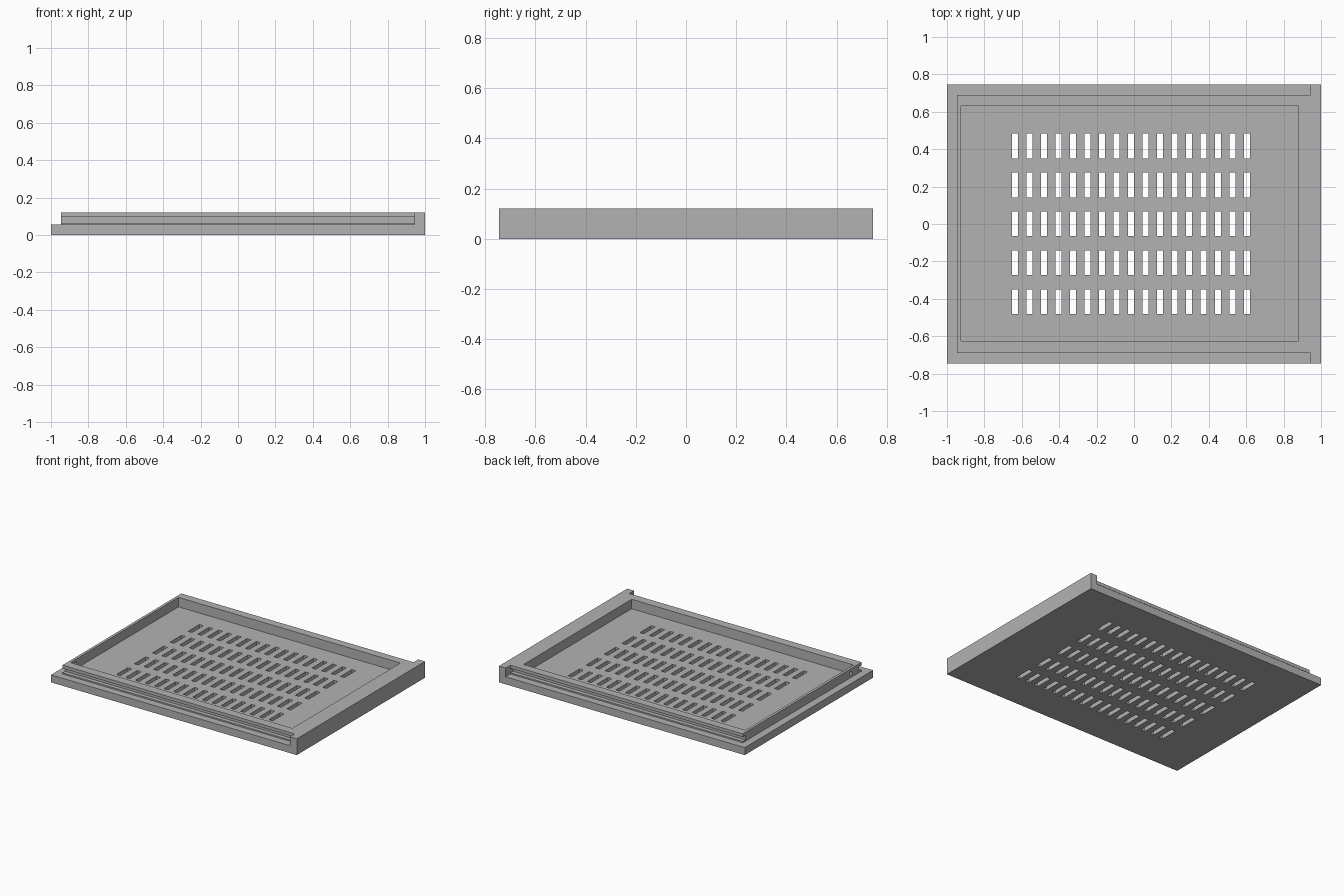
import bpy, bmesh
from mathutils import Matrix, Vector

cube = bpy.data.objects.get("Cube")
if cube:
    bpy.data.objects.remove(cube, do_unlink=True)

# One plain grey material
grey = bpy.data.materials.new("grey_plastic")
grey.use_nodes = True
colour = (0.45, 0.45, 0.45, 1)
grey.diffuse_color = colour
grey.node_tree.nodes["Principled BSDF"].inputs["Base Color"].default_value = colour


def add_box(bm, low, high):
    low, high = Vector(low), Vector(high)
    mat = Matrix.Translation((low + high) / 2) @ Matrix.Diagonal((*(high - low), 1))
    bmesh.ops.create_cube(bm, size=1, matrix=mat)


def finish(bm, name):
    mesh = bpy.data.meshes.new(name)
    bm.to_mesh(mesh)
    bm.free()
    mesh.materials.append(grey)
    obj = bpy.data.objects.new(name, mesh)
    bpy.context.collection.objects.link(obj)
    return obj


def boxes(name, *spans):
    bm = bmesh.new()
    for low, high in spans:
        add_box(bm, low, high)
    return finish(bm, name)


def carve(target, cutter):
    cutter.hide_render = True
    mod = target.modifiers.new(cutter.name, "BOOLEAN")
    mod.operation = "DIFFERENCE"
    mod.solver = "EXACT"
    mod.object = cutter
    bpy.context.view_layer.objects.active = target
    bpy.ops.object.modifier_apply(modifier=mod.name)
    bpy.data.objects.remove(cutter, do_unlink=True)


DEPTH, TOP, LEDGE = 0.745, 0.12, 0.055
FRAME_X, FRAME_Y = 0.945, 0.69

# Solid tray, with its full-height end strip at +x
tray = boxes("vented_tray", ((-1, -DEPTH, 0), (1, DEPTH, TOP)))

# Ledge outside the raised frame, and the grooves along its long walls
carve(tray, boxes("end_ledge", ((-1.1, -1, LEDGE), (-FRAME_X, 1, 0.2))))
for side in (-1, 1):
    for name, inner, z0, z1 in (("side_ledge", FRAME_Y, LEDGE, 0.2),
                                ("side_groove", 0.66, 0.065, 0.097)):
        y0, y1 = sorted((side * inner, side))
        carve(tray, boxes(name, ((-1.2, y0, z0), (FRAME_X, y1, z1))))

# Recessed floor
carve(tray, boxes("recess", ((-0.925, -0.625, 0.05), (0.88, 0.63, 0.2))))

# Vent slots
slots = [((x - 0.016, y - 0.066, -0.1), (x + 0.016, y + 0.066, 0.2))
         for x in (-0.636 + 0.0775 * i for i in range(17))
         for y in (0.001 + 0.208 * j for j in range(-2, 3))]
carve(tray, boxes("vent_slots", *slots))

# Small hole through the thin end wall
bm = bmesh.new()
bmesh.ops.create_cone(bm, cap_ends=True, segments=16, radius1=0.013, radius2=0.013, depth=0.1,
                      matrix=Matrix.Translation((-0.935, -0.565, 0.087)) @ Matrix.Rotation(1.5708, 4, "Y"))
carve(tray, finish(bm, "end_hole"))
